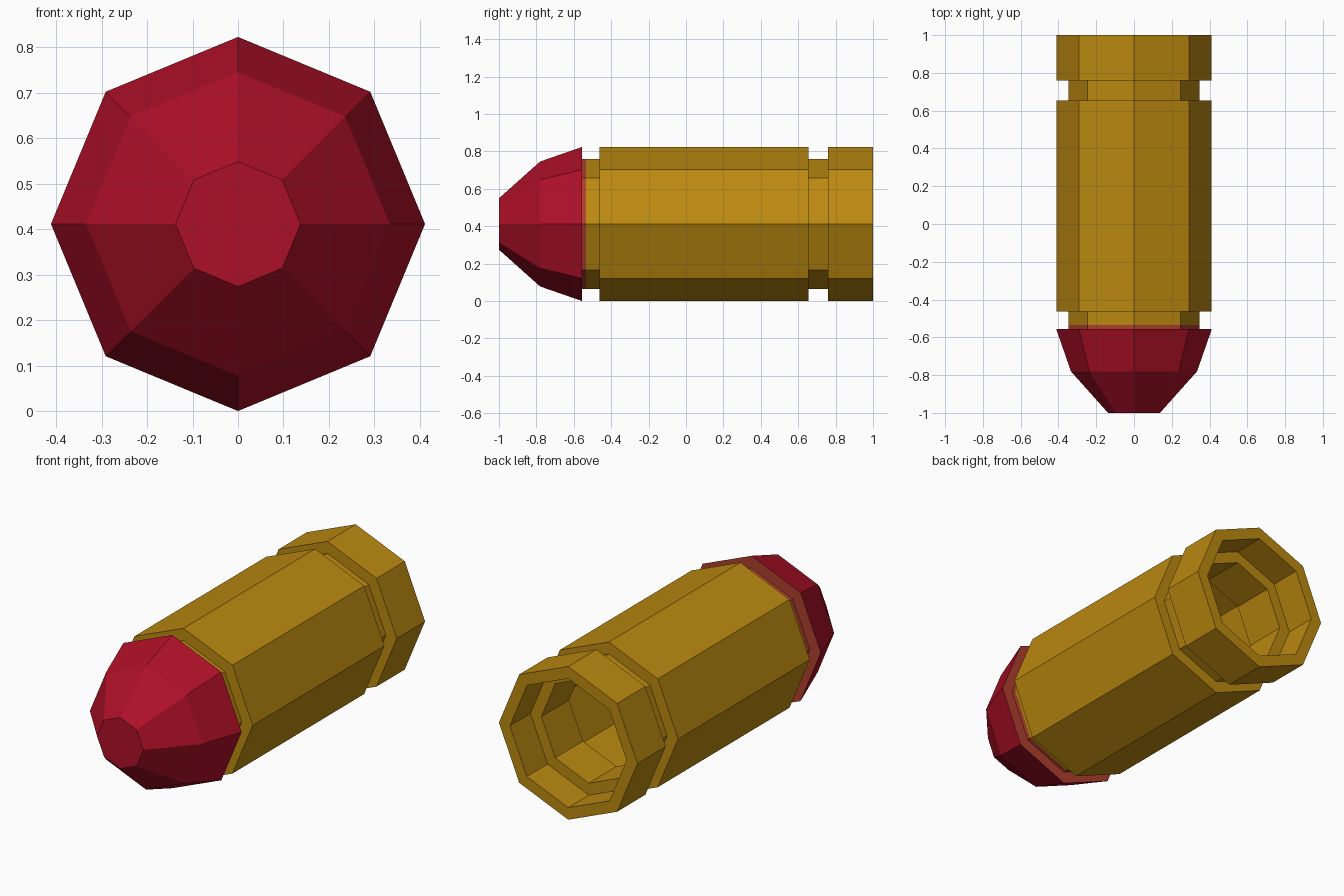
import bpy, math

if "Cube" in bpy.data.objects:
    bpy.data.objects.remove(bpy.data.objects["Cube"])

SIDES, CENTRE_Z = 8, 0.4115


def material(name, rgb):
    m = bpy.data.materials.new(name)
    m.diffuse_color = (*rgb, 1)
    m.use_nodes = True
    m.node_tree.nodes["Principled BSDF"].inputs["Base Color"].default_value = m.diffuse_color
    return m


brass = material("brass", (0.50, 0.25, 0.005))
red = material("deep red", (0.42, 0.005, 0.020))
rust = material("red brown", (0.43, 0.05, 0.025))


def lathe(name, profile, mats, loop=False, slots=None, caps=()):
    """Sweep a (y, radius) profile round the long axis with eight flat sides."""
    verts, faces, index = [], [], []
    for y, r in profile:
        for k in range(SIDES):
            a = k * math.tau / SIDES
            verts.append((r * math.cos(a), y, CENTRE_Z + r * math.sin(a)))
    n = len(profile)
    for i in range(n if loop else n - 1):
        j = (i + 1) % n
        for k in range(SIDES):
            l = (k + 1) % SIDES
            faces.append((i * SIDES + k, i * SIDES + l, j * SIDES + l, j * SIDES + k))
            index.append(slots.get(i, 0) if slots else 0)
    # End caps: (profile row, material slot)
    for row, slot in caps:
        ring = [row * SIDES + k for k in range(SIDES)]
        faces.append(ring if row else ring[::-1])
        index.append(slot)
    mesh = bpy.data.meshes.new(name)
    mesh.from_pydata(verts, [], faces)
    for m in mats:
        mesh.materials.append(m)
    for p, s in zip(mesh.polygons, index):
        p.material_index = s
    obj = bpy.data.objects.new(name, mesh)
    bpy.context.collection.objects.link(obj)
    # Consistent outward normals
    bpy.context.view_layer.objects.active = obj
    obj.select_set(True)
    bpy.ops.object.mode_set(mode='EDIT')
    bpy.ops.mesh.select_all(action='SELECT')
    bpy.ops.mesh.normals_make_consistent(inside=False)
    bpy.ops.object.mode_set(mode='OBJECT')
    obj.select_set(False)
    return obj


# Hollow casing: outer steps forward, then inner wall back to the open end
R, G, T = 0.4115, 0.347, 0.065
outer = [(1.0, R), (0.76, R), (0.76, G), (0.655, G), (0.655, R),
         (-0.463, R), (-0.463, G), (-0.535, G), (-0.556, G)]
inner = [(-0.556, G - T), (-0.463 + T, G - T), (-0.463 + T, R - T),
         (0.655 - T, R - T), (0.655 - T, G - T), (0.76 + T, G - T),
         (0.76 + T, R - T), (1.0, R - T)]
lathe("casing", outer + inner, [brass, rust], loop=True, slots={7: 1})

# Faceted nose with a flat tip and a rust-coloured back face
lathe("nose", [(-1.0, 0.1375), (-0.78, 0.334), (-0.557, R)], [red, rust],
      caps=[(0, 0), (2, 1)])
